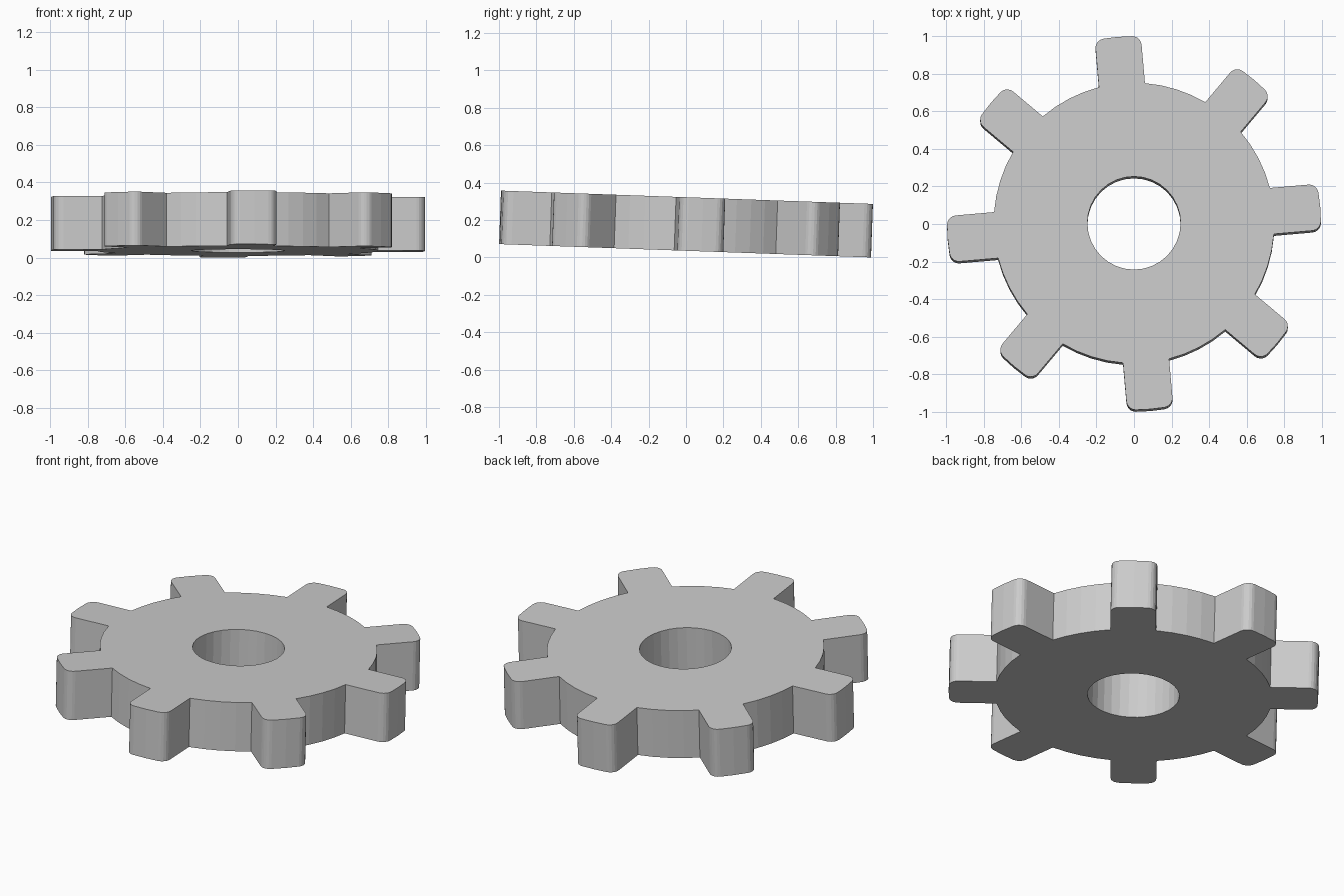
import bpy
import bmesh
from math import sin, cos, asin, sqrt, radians, tau
from mathutils import Matrix, Vector

TEETH = 8
HUB_R, TIP_R, HOLE_R = 0.747, 0.995, 0.248
HALF_W, CORNER = 0.123, 0.05
THICK = 0.286
START, TILT = radians(5), radians(-2.05)

cube = bpy.data.objects.get("Cube")
if cube:
    bpy.data.objects.remove(cube, do_unlink=True)

steel = bpy.data.materials.new("plain_grey")
steel.use_nodes = True
grey = (0.6, 0.6, 0.6, 1)
steel.diffuse_color = grey
steel.node_tree.nodes["Principled BSDF"].inputs["Base Color"].default_value = grey


def polar(r, a):
    return Vector((r * cos(a), r * sin(a), 0))


def tooth_profile():
    """One tooth along +x, lower root to upper root, with rounded corners."""
    cy = HALF_W - CORNER
    cx = sqrt((TIP_R - CORNER) ** 2 - cy ** 2)
    lean = asin(cy / (TIP_R - CORNER))
    upper = [Vector((cx, cy, 0)) + polar(CORNER, lean + (tau / 4 - lean) * i / 5)
             for i in range(6)]
    upper.append(polar(HUB_R, asin(HALF_W / HUB_R)))
    lower = [Vector((p.x, -p.y, 0)) for p in reversed(upper)]
    return lower + [Vector((TIP_R, 0, 0))] + upper


# Outer outline: teeth joined by hub arcs
outline = []
pitch = tau / TEETH
root = asin(HALF_W / HUB_R)
for t in range(TEETH):
    angle = START + t * pitch
    turn = Matrix.Rotation(angle, 3, 'Z')
    outline += [turn @ p for p in tooth_profile()]
    gap = pitch - 2 * root
    outline += [polar(HUB_R, angle + root + gap * i / 4) for i in range(1, 4)]

hole = [polar(HOLE_R, tau * i / 32) for i in range(32)]

# Fill between outline and hole, then extrude to thickness
bm = bmesh.new()
edges = []
for loop in (outline, hole):
    verts = [bm.verts.new((p.x, p.y, -THICK / 2)) for p in loop]
    edges += [bm.edges.new((v, verts[(i + 1) % len(verts)])) for i, v in enumerate(verts)]
bmesh.ops.triangle_fill(bm, edges=edges, use_beauty=True, use_dissolve=False)
result = bmesh.ops.extrude_face_region(bm, geom=bm.faces[:], use_keep_orig=True)
top = [g for g in result["geom"] if isinstance(g, bmesh.types.BMVert)]
bmesh.ops.translate(bm, verts=top, vec=(0, 0, THICK))
bmesh.ops.recalc_face_normals(bm, faces=bm.faces[:])

# Slight forward-to-back tilt, resting on the ground
bmesh.ops.rotate(bm, verts=bm.verts[:], cent=(0, 0, 0), matrix=Matrix.Rotation(TILT, 3, 'X'))
low = min(v.co.z for v in bm.verts)
bmesh.ops.translate(bm, verts=bm.verts[:], vec=(0, 0, -low))

mesh = bpy.data.meshes.new("gear_wheel")
bm.to_mesh(mesh)
bm.free()
mesh.materials.append(steel)
gear = bpy.data.objects.new("gear_wheel", mesh)
bpy.context.collection.objects.link(gear)
